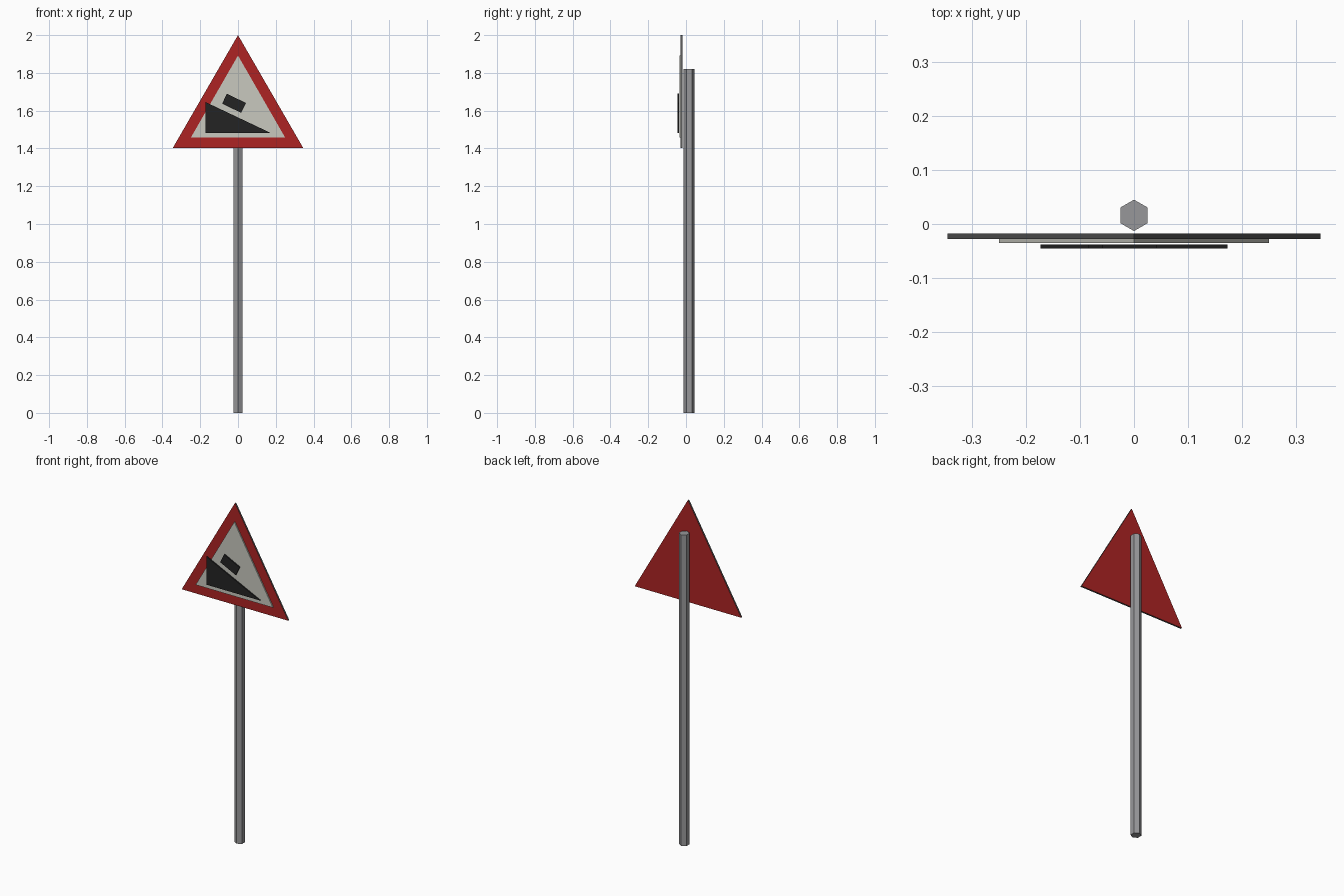
import bpy
import math

cube = bpy.data.objects.get("Cube")
if cube:
    bpy.data.objects.remove(cube, do_unlink=True)


def material(name, r, g, b):
    m = bpy.data.materials.new(name)
    m.use_nodes = True
    m.diffuse_color = (r, g, b, 1)
    m.node_tree.nodes["Principled BSDF"].inputs["Base Color"].default_value = (r, g, b, 1)
    return m


red = material("sign red", 0.42, 0.017, 0.017)
white = material("panel white", 0.58, 0.58, 0.52)
black = material("symbol black", 0.017, 0.017, 0.017)
steel = material("pole grey", 0.31, 0.31, 0.32)
edge_grey = material("edge grey", 0.09, 0.09, 0.09)


def plate(name, outline, front, back, face_mat, rim_mat=None):
    """Extrude an x-z outline (counter-clockwise from the front) along y."""
    n = len(outline)
    verts = [(x, y, z) for y in (front, back) for x, z in outline]
    faces = [list(range(n)), list(range(2 * n - 1, n - 1, -1))]
    faces += [[i, i + n, (i + 1) % n + n, (i + 1) % n] for i in range(n)]
    mesh = bpy.data.meshes.new(name)
    mesh.from_pydata(verts, [], faces)
    mesh.materials.append(face_mat)
    if rim_mat:
        mesh.materials.append(rim_mat)
        for p in mesh.polygons:
            p.material_index = 0 if abs(p.normal.y) > 0.5 else 1
    obj = bpy.data.objects.new(name, mesh)
    bpy.context.collection.objects.link(obj)
    return obj


def triangle(half_width, bottom, top):
    return [(-half_width, bottom), (half_width, bottom), (0, top)]


# Hexagonal pole with corners pointing front and back
bpy.ops.mesh.primitive_cylinder_add(vertices=6, radius=0.029, depth=1.82,
                                    location=(0, 0.016, 0.91))
pole = bpy.context.object
pole.name = "pole"
pole.data.materials.append(steel)

# Warning triangle: red board with grey rim, pale panel on its front
plate("sign_board", triangle(0.345, 1.403, 2.0), -0.028, -0.018, red, edge_grey)
plate("sign_panel", triangle(0.25, 1.457, 1.892), -0.035, -0.028, white)

# Slope symbol with a block sliding down it
plate("slope_symbol", [(-0.173, 1.482), (0.173, 1.482), (-0.173, 1.646)],
      -0.045, -0.038, black)
cx, cz, tilt = -0.021, 1.639, math.radians(-26)
block = []
for u, v in ((-1, -1), (1, -1), (1, 1), (-1, 1)):
    u, v = u * 0.056, v * 0.029
    block.append((cx + u * math.cos(tilt) - v * math.sin(tilt),
                  cz + u * math.sin(tilt) + v * math.cos(tilt)))
plate("block_symbol", block, -0.045, -0.038, black)
